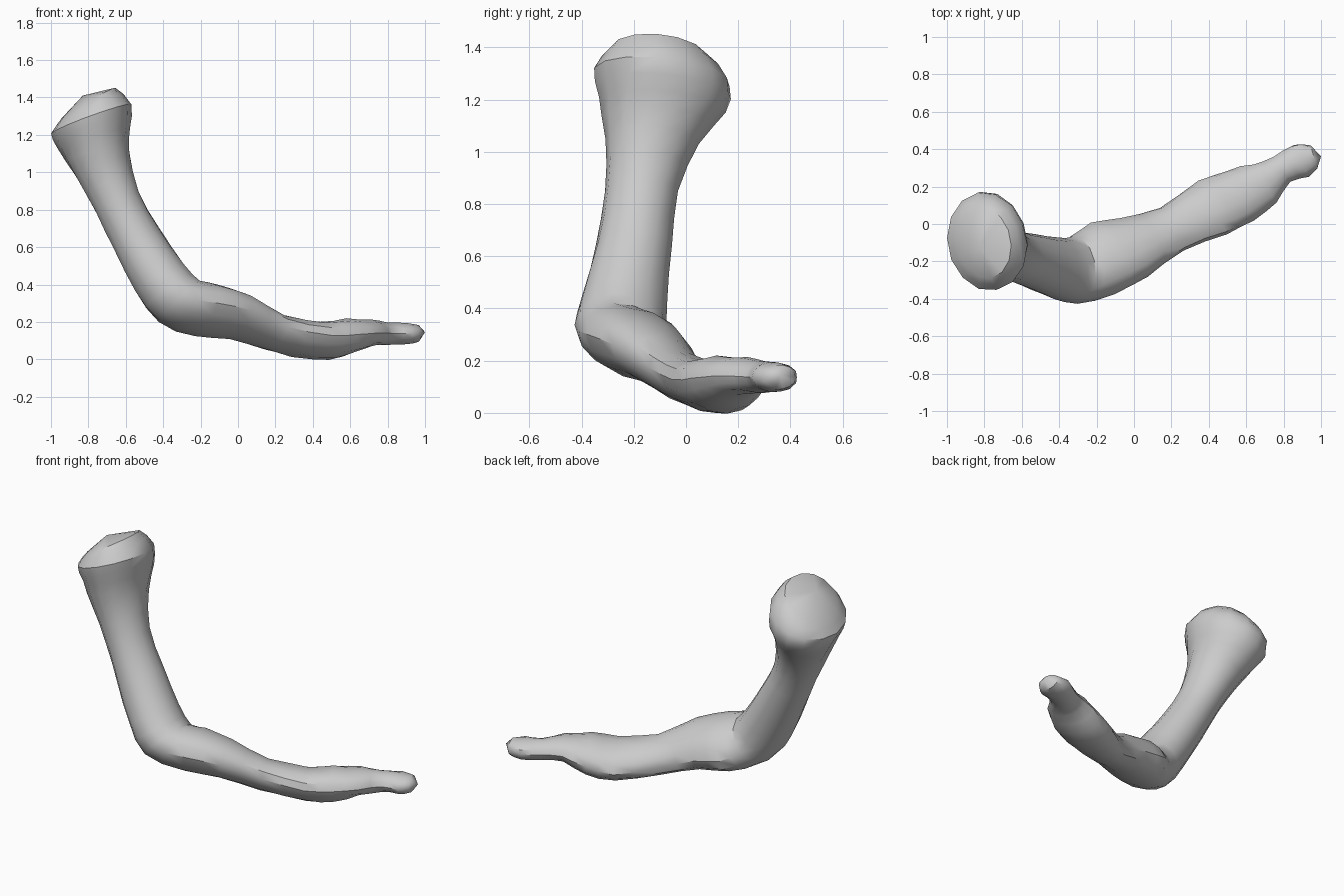
import bpy, bmesh, math, random
from mathutils import Vector

if "Cube" in bpy.data.objects:
    bpy.data.objects.remove(bpy.data.objects["Cube"], do_unlink=True)

random.seed(4)
SIDES = 14
STEPS = 2

# Cross-sections from head to tip:
# x, y, z, half depth, half width, lean, downward pitch, heading
sections = [
    (-.80, -.10, 1.37, .165, .19, .16, 60, 11),
    (-.785, -.093, 1.285, .224, .265, .14, 70, 11),
    (-.77, -.09, 1.18, .20, .245, .12, 74, 8),
    (-.725, -.13, 1.04, .16, .18, .05, 68, 0),
    (-.65, -.17, .85, .13, .14, 0, 67, 0),
    (-.54, -.20, .64, .135, .145, 0, 63, -4),
    (-.42, -.235, .44, .15, .162, .05, 60, -4),
    (-.315, -.247, .31, .155, .18, .15, 45, 4),
    (-.17, -.185, .262, .145, .20, .2, 20, 18),
    (0, -.125, .228, .123, .172, .22, 15, 25),
    (.20, -.025, .145, .10, .13, .25, 13, 29),
    (.42, .088, .10, .099, .157, .2, 2, 28),
    (.57, .152, .117, .098, .155, .12, -5, 28),
    (.70, .215, .142, .072, .118, 0, 0, 31),
    (.79, .292, .138, .06, .078, 0, 0, 35),
    (.895, .34, .137, .057, .093, 0, 0, 24),
    (.962, .357, .138, .046, .066, 0, 0, 16),
]


def smooth_sections(rows):
    """Catmull-Rom interpolation between the main sections."""
    out = []
    last = len(rows) - 1
    for i in range(last):
        p = [rows[max(0, min(last, i + k))] for k in (-1, 0, 1, 2)]
        for s in range(STEPS):
            t = s / STEPS
            out.append([b + .5 * t * (c - a + t * (2*a - 5*b + 4*c - d + t * (3*(b - c) + d - a)))
                        for a, b, c, d in zip(*p)])
    out.append(rows[-1])
    return out


def add_ring(bm, row):
    """Elliptical ring turned to its heading and pitch, leaning down at the back."""
    centre = Vector(row[:3])
    depth, width, lean = row[3:6]
    p, h = math.radians(row[6]), math.radians(row[7])
    side = Vector((-math.sin(h), math.cos(h), 0))
    up = Vector((math.sin(p) * math.cos(h), math.sin(p) * math.sin(h), math.cos(p)))
    jitter = .045 if centre.x > .1 else .012
    ring = []
    for k in range(SIDES):
        a = math.tau * k / SIDES
        off = up * math.sin(a) * depth + side * math.cos(a) * width
        off.z -= lean * off.y
        off *= 1 + random.uniform(-jitter, jitter)
        ring.append(bm.verts.new(centre + off))
    return ring


# Bone body lofted along the bent path
bm = bmesh.new()
rings = [add_ring(bm, row) for row in smooth_sections(sections)]
for a, b in zip(rings, rings[1:]):
    for k in range(SIDES):
        n = (k + 1) % SIDES
        bm.faces.new((a[k], a[n], b[n], b[k]))

# Rounded head cap and blunt tip
for ring, point in ((rings[0], (-.83, -.12, 1.41)), (rings[-1], (1, .362, .145))):
    pole = bm.verts.new(point)
    for k in range(SIDES):
        bm.faces.new((ring[k], ring[(k + 1) % SIDES], pole))
bmesh.ops.recalc_face_normals(bm, faces=bm.faces)

mesh = bpy.data.meshes.new("bone")
bm.to_mesh(mesh)
bm.free()
bone = bpy.data.objects.new("bone", mesh)
bpy.context.collection.objects.link(bone)

# Plain grey surface
grey = bpy.data.materials.new("light grey")
grey.use_nodes = True
colour = (.6, .6, .6, 1)
grey.diffuse_color = colour
grey.node_tree.nodes["Principled BSDF"].inputs["Base Color"].default_value = colour
mesh.materials.append(grey)

bpy.context.view_layer.objects.active = bone
bone.select_set(True)
bpy.ops.object.shade_smooth_by_angle(angle=math.radians(35))
